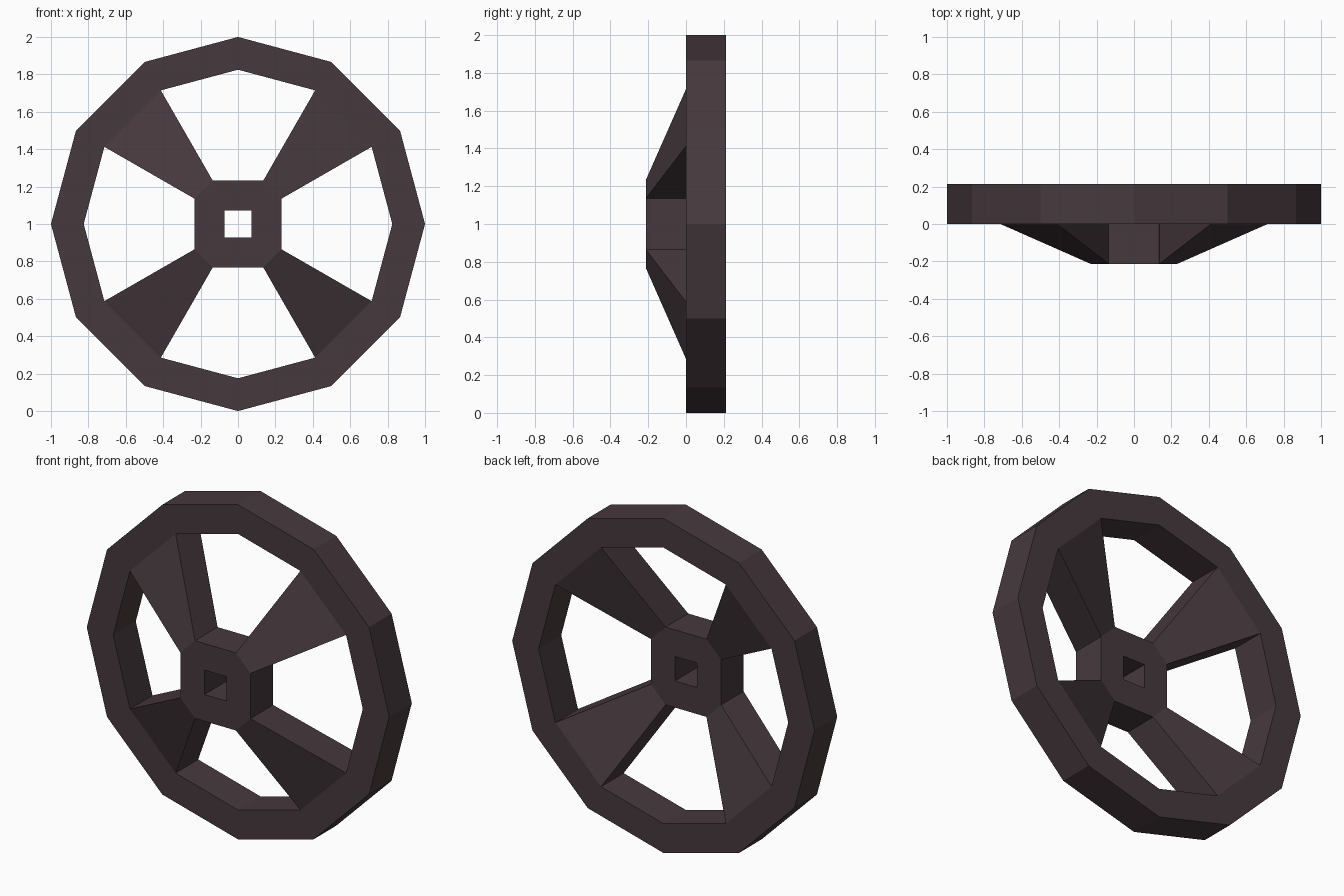
import bpy, bmesh, math

cube = bpy.data.objects.get("Cube")
if cube:
    bpy.data.objects.remove(cube, do_unlink=True)

HALF = 0.213      # half of the total depth, also the depth of rim and hub
CENTRE_Z = 1.0
RIM_INNER = 0.825
HOLE = 0.073

iron = bpy.data.materials.new("dark_iron")
iron.use_nodes = True
colour = (0.062, 0.041, 0.047, 1)
iron.diffuse_color = colour
bsdf = iron.node_tree.nodes["Principled BSDF"]
bsdf.inputs["Base Color"].default_value = colour
bsdf.inputs["Roughness"].default_value = 0.8


def finish(bm, name):
    """Weld, orient and store a mesh as a flat-shaded object."""
    bmesh.ops.remove_doubles(bm, verts=bm.verts, dist=0.0001)
    bmesh.ops.recalc_face_normals(bm, faces=bm.faces)
    mesh = bpy.data.meshes.new(name)
    bm.to_mesh(mesh)
    bm.free()
    mesh.materials.append(iron)
    obj = bpy.data.objects.new(name, mesh)
    obj.location.z = CENTRE_Z
    bpy.context.collection.objects.link(obj)
    return obj


def ring(name, outer, inner, front, back):
    """Prism with a hole: outer and inner (x, z) outlines of equal length."""
    bm = bmesh.new()
    loops = [[bm.verts.new((x, y, z)) for x, z in outline]
             for outline, y in ((outer, front), (outer, back), (inner, back), (inner, front))]
    count = len(outer)
    for a, b in zip(loops, loops[1:] + loops[:1]):
        for i in range(count):
            j = (i + 1) % count
            bm.faces.new((a[i], a[j], b[j], b[i]))
    return finish(bm, name)


def polygon(radius, sides):
    return [(radius * math.cos(math.tau * i / sides), radius * math.sin(math.tau * i / sides))
            for i in range(sides)]


def clamp(v):
    return max(-HOLE, min(HOLE, v))


# Twelve-sided rim
rim_inner = polygon(RIM_INNER, 12)
ring("rim", polygon(1, 12), rim_inner, 0, HALF)

# Square hub with cut corners and a square axle hole
corner = [(0.232, 0.135), (0.135, 0.232)]
hub_outer = []
for turn in range(4):
    hub_outer += corner
    corner = [(-z, x) for x, z in corner]
ring("hub", hub_outer, [(clamp(x), clamp(z)) for x, z in hub_outer], -HALF, 0)

# Four flared spokes, slanting from the hub's cut corners back to the rim
for turn, name in enumerate(("upper_left", "upper_right", "lower_right", "lower_left")):
    hub_edge = hub_outer[2 * turn:2 * turn + 2]
    rim_edge = rim_inner[3 * turn + 1:3 * turn + 3]
    bm = bmesh.new()
    front = [bm.verts.new((x, y, z)) for edge, y in ((hub_edge, -HALF), (rim_edge[::-1], 0))
             for x, z in edge]
    face = bm.faces.new(front)
    extruded = bmesh.ops.extrude_face_region(bm, geom=[face], use_keep_orig=True)
    verts = [v for v in extruded["geom"] if isinstance(v, bmesh.types.BMVert)]
    bmesh.ops.translate(bm, verts=verts, vec=(0, HALF, 0))
    finish(bm, name + "_spoke")
